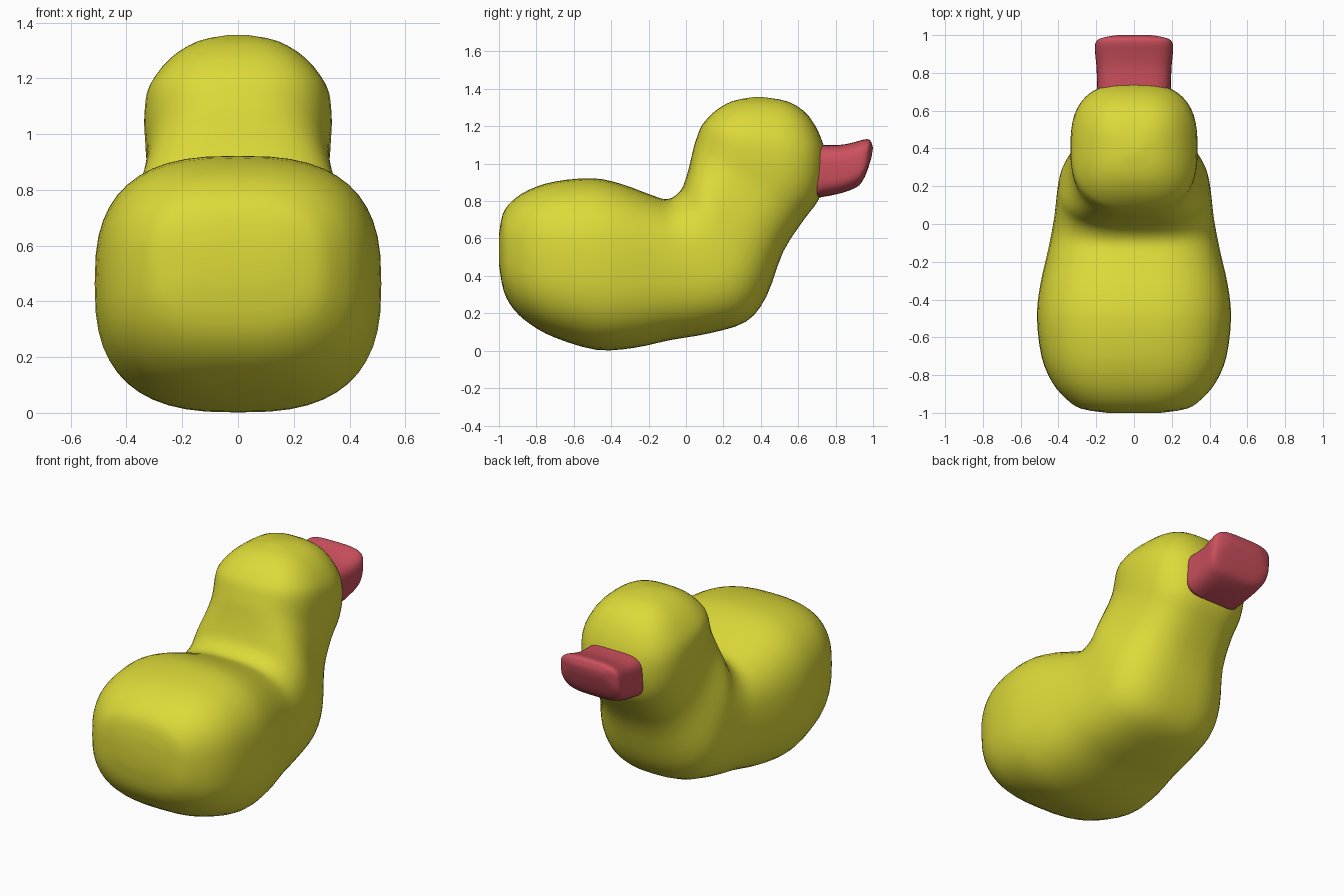
import bpy, bmesh
from math import sin, cos, pi, copysign
from mathutils import Vector

if "Cube" in bpy.data.objects:
    bpy.data.objects.remove(bpy.data.objects["Cube"])

SIDES, STEPS = 48, 3


def smooth_rows(rows):
    """Pass a smooth curve through the key rings, adding rings in between."""
    pts = [Vector(r) for r in rows]
    out = []
    for i in range(len(pts) - 1):
        p0, p1, p2, p3 = pts[max(i - 1, 0)], pts[i], pts[i + 1], pts[min(i + 2, len(pts) - 1)]
        for k in range(STEPS):
            t = k / STEPS
            out.append(p1 + (p2 - p0) * (t / 2) + (p0 * 2 - p1 * 5 + p2 * 4 - p3) * (t * t / 2)
                       + (p1 * 3 - p0 - p2 * 3 + p3) * (t ** 3 / 2))
    return out + [pts[-1]]


def loft(name, rows, squareness, colour):
    """Skin rounded-square rings given as upper y z, lower y z, half width."""
    bm = bmesh.new()
    loops = []
    e = 2 / squareness
    for uy, uz, ly, lz, w in smooth_rows(rows):
        up, low = Vector((0, uy, uz)), Vector((0, ly, lz))
        mid, half = (up + low) / 2, (up - low) / 2
        loop = []
        for i in range(SIDES):
            a = 2 * pi * i / SIDES
            c = copysign(abs(cos(a)) ** e, cos(a))
            s = copysign(abs(sin(a)) ** e, sin(a))
            loop.append(bm.verts.new(mid + half * s + Vector((w * c, 0, 0))))
        loops.append(loop)
    for a, b in zip(loops, loops[1:]):
        for i in range(SIDES):
            j = (i + 1) % SIDES
            bm.faces.new((a[i], a[j], b[j], b[i]))
    bm.faces.new(loops[0][::-1])
    bm.faces.new(loops[-1])
    bmesh.ops.recalc_face_normals(bm, faces=bm.faces)
    for f in bm.faces:
        f.smooth = True
    me = bpy.data.meshes.new(name)
    bm.to_mesh(me)
    bm.free()
    ob = bpy.data.objects.new(name, me)
    bpy.context.collection.objects.link(ob)
    mat = bpy.data.materials.new(name + "_colour")
    mat.diffuse_color = colour
    mat.use_nodes = True
    mat.node_tree.nodes["Principled BSDF"].inputs["Base Color"].default_value = mat.diffuse_color
    me.materials.append(mat)


# Body, neck and head: rings run from the tail forward, then fan up to the crown
loft("body_and_head", [
    (-1, .62, -1, .46, .14),
    (-.98, .73, -.975, .32, .28),
    (-.93, .80, -.92, .22, .36),
    (-.84, .86, -.83, .14, .435),
    (-.70, .905, -.70, .07, .49),
    (-.50, .922, -.48, .005, .514),
    (-.35, .893, -.28, .015, .495),
    (-.20, .838, -.08, .058, .455),
    (-.10, .81, .12, .092, .425),
    (-.03, .855, .32, .155, .408),
    (.005, .94, .43, .29, .39),
    (.028, 1.03, .52, .53, .345),
    (.042, 1.09, .63, .70, .328),
    (.058, 1.14, .71, .81, .333),
    (.075, 1.185, .745, .95, .336),
    (.10, 1.225, .735, 1.10, .318),
    (.16, 1.285, .66, 1.25, .245),
    (.25, 1.335, .55, 1.33, .145),
    (.36, 1.356, .41, 1.356, .03),
], 2.7, (.72, .70, .04, 1))

# Beak: boxy, flaring upward at the tip
loft("beak", [
    (.69, 1.10, .69, .815, .195),
    (.82, 1.10, .82, .84, .198),
    (.90, 1.115, .91, .873, .206),
    (.955, 1.13, .945, .91, .206),
    (.985, 1.125, .97, .965, .185),
    (1, 1.085, .992, 1.035, .11),
], 3.6, (.60, .08, .11, 1))
